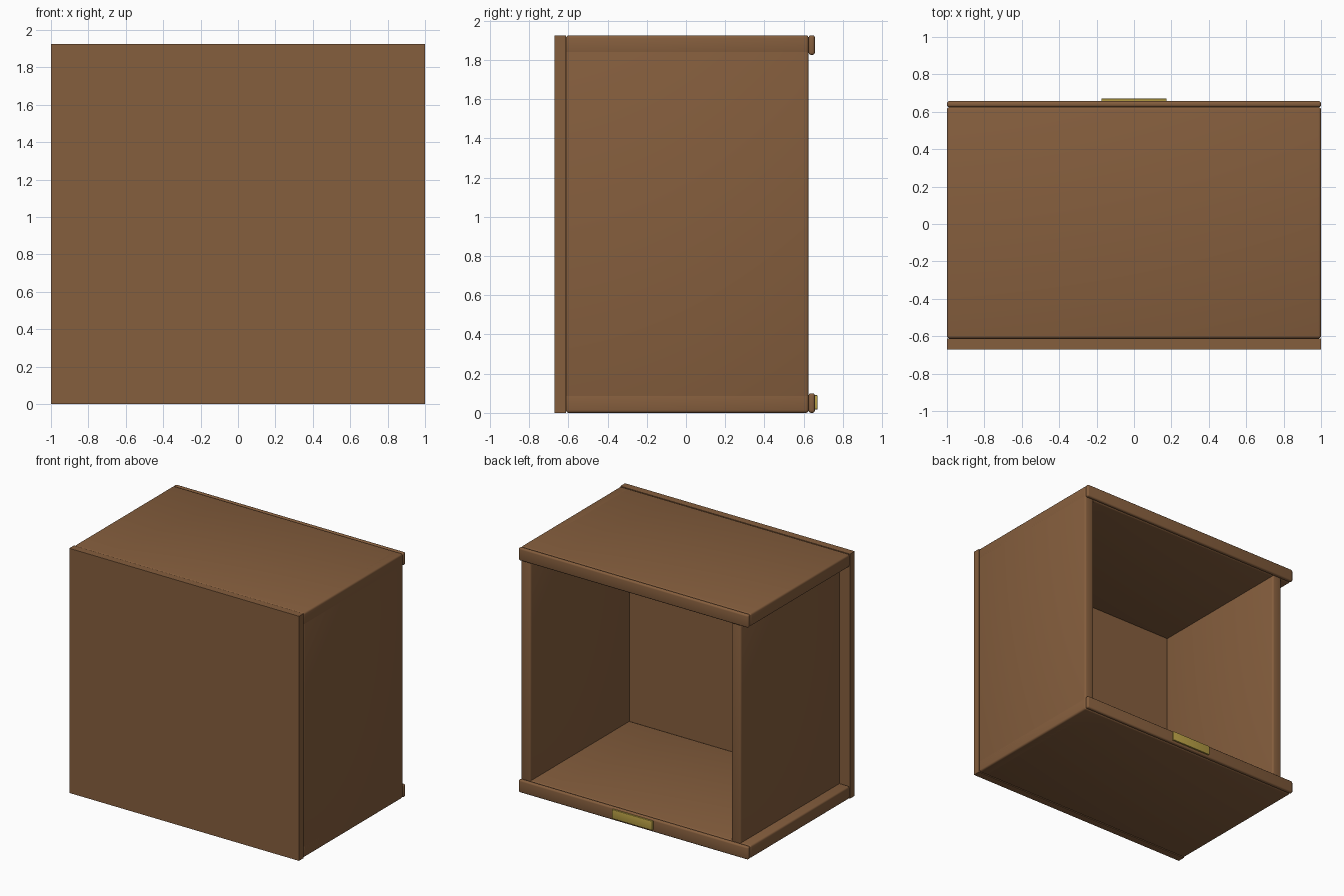
import bpy, math

if "Cube" in bpy.data.objects:
    bpy.data.objects.remove(bpy.data.objects["Cube"])

H = 1.925          # overall height
T = 0.085          # side panel thickness
B = 0.1            # top / bottom board thickness


def material(name, rgb):
    m = bpy.data.materials.new(name)
    m.diffuse_color = (*rgb, 1)
    m.use_nodes = True
    m.node_tree.nodes["Principled BSDF"].inputs["Base Color"].default_value = m.diffuse_color
    return m


wood = material("brown_wood", (0.235, 0.112, 0.047))
brass = material("brass", (0.48, 0.35, 0.06))


def box(name, x, y, z, mat, bevel=0.0):
    """Box from (min, max) ranges with optionally rounded edges."""
    spans = (x, y, z)
    bpy.ops.mesh.primitive_cube_add(size=1, location=[(a + b) / 2 for a, b in spans])
    ob = bpy.context.object
    ob.name = name
    ob.scale = [b - a for a, b in spans]
    bpy.ops.object.transform_apply(location=False, rotation=False, scale=True)
    ob.data.materials.append(mat)
    if bevel:
        mod = ob.modifiers.new("rounded_edges", 'BEVEL')
        mod.width = bevel
        mod.segments = 3
        bpy.ops.object.modifier_apply(modifier=mod.name)
        bpy.ops.object.shade_smooth_by_angle(angle=math.radians(40))
    return ob


depth = (-0.612, 0.625)

# Closed panel on the -y side
box("closed_panel", (-1, 1), (-0.67, -0.612), (0, H), wood)

# Top and bottom boards, each with a rounded rail on the open side
for name, z in (("bottom", (0, B)), ("top", (H - B, H))):
    box(name + "_board", (-1, 1), depth, z, wood, 0.014)
    box(name + "_rail", (-1, 1), (0.625, 0.657), z, wood, 0.012)

# Side panels: right one flush, left one set in by its own thickness
box("right_side", (1 - T, 1), depth, (0, H), wood, 0.014)
box("left_side", (-1 + T, -1 + 2 * T), depth, (0.004, H - 0.004), wood, 0.014)

# Brass plate on the bottom rail
box("brass_plate", (-0.175, 0.175), (0.655, 0.67), (0.018, 0.09), brass, 0.002)
